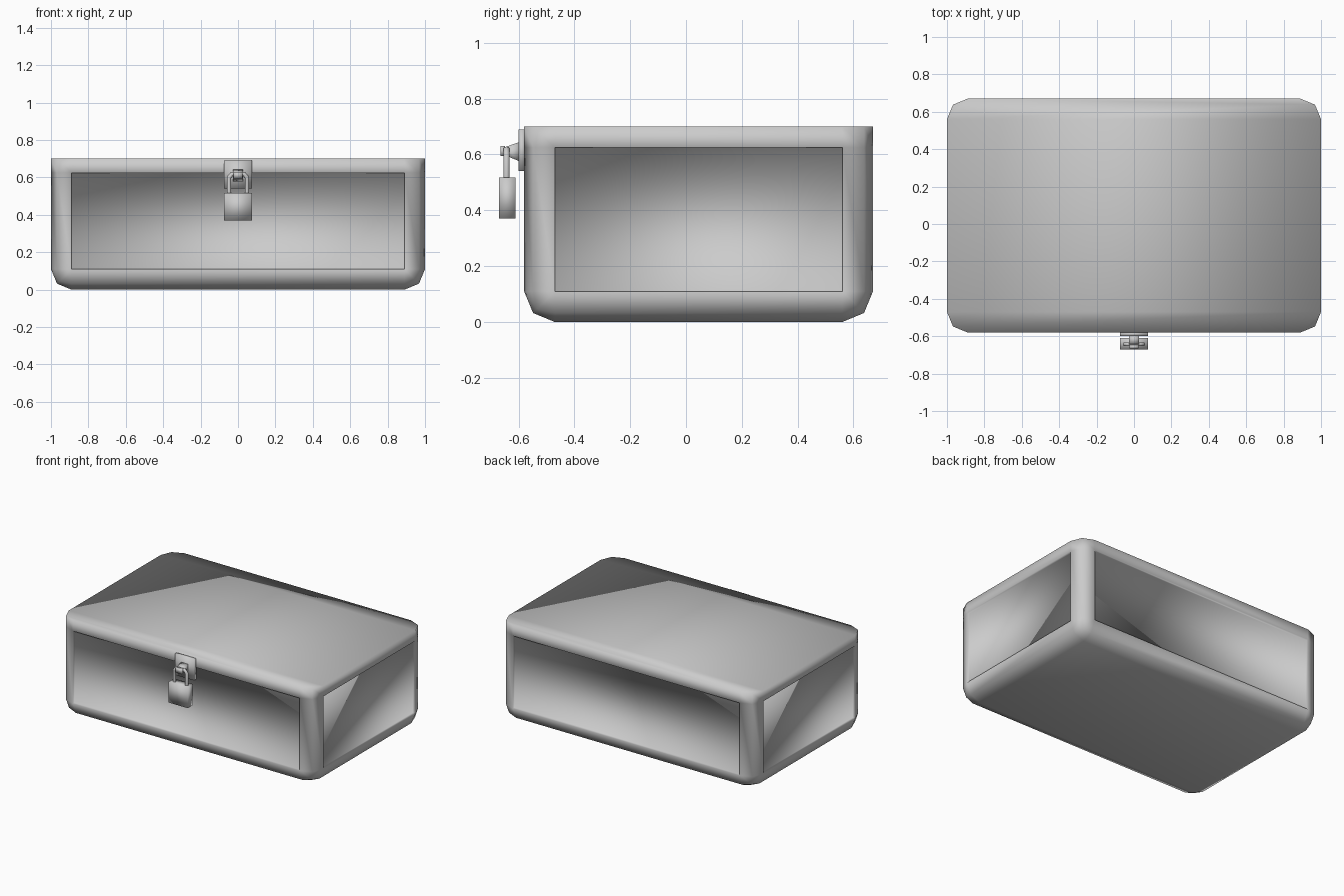
import bpy, bmesh
from mathutils import Vector

if "Cube" in bpy.data.objects:
    bpy.data.objects.remove(bpy.data.objects["Cube"])


def finish(bm, name):
    bmesh.ops.recalc_face_normals(bm, faces=bm.faces)
    me = bpy.data.meshes.new(name)
    bm.to_mesh(me)
    bm.free()
    for p in me.polygons:
        p.use_smooth = True
    ob = bpy.data.objects.new(name, me)
    bpy.context.collection.objects.link(ob)
    return ob


def box(lo, hi):
    lo, hi = Vector(lo), Vector(hi)
    bm = bmesh.new()
    bmesh.ops.create_cube(bm, size=1)
    for v in bm.verts:
        v.co = (lo + hi) / 2 + v.co * (hi - lo)
    return bm


# Chest: rounded upright and bottom edges, sharp top rim
BEVEL, DEPTH, TOP, PANEL_TOP = 0.11, 0.02, 0.70, 0.625
bm = box((-1, -0.58, 0), (1, 0.67, TOP))
edges = [e for e in bm.edges if min(v.co.z for v in e.verts) < 0.01]
bmesh.ops.bevel(bm, geom=edges, offset=BEVEL, segments=2, profile=0.5,
                affect='EDGES')
bmesh.ops.bisect_plane(bm, geom=bm.verts[:] + bm.edges[:] + bm.faces[:],
                       plane_co=(0, 0, PANEL_TOP), plane_no=(0, 0, 1))

# Split the lid across so it shades as a wide band between two end strips
for y in (0.67 - BEVEL, -0.58 + BEVEL):
    pair = [v for v in bm.verts if v.co.z > TOP - 0.001
            and abs(v.co.y - y) < 0.001 and abs(v.co.x) > 0.99]
    bmesh.ops.connect_verts(bm, verts=pair)
bm.normal_update()

# Recessed panels on all four sides
panels = [f for f in bm.faces
          if abs(f.normal.z) < 0.01 and f.calc_area() > 0.3
          and f.calc_center_median().z < 0.5]
for f in panels:
    inward = -f.normal.copy() * DEPTH
    new = bmesh.ops.extrude_discrete_faces(bm, faces=[f])["faces"][0]
    bmesh.ops.translate(bm, verts=new.verts[:], vec=inward)
finish(bm, "chest_body")

# Latch plate
finish(box((-0.075, -0.60, 0.54), (0.075, -0.575, 0.69)), "latch_plate")

# Tapered staple with a small end knob
bm = box((-0.027, -0.65, 0.575), (0.027, -0.595, 0.645))
for v in bm.verts:
    if v.co.y < -0.62:
        v.co.z = 0.612 + (v.co.z - 0.61) * 0.4
finish(bm, "latch_staple")
finish(box((-0.025, -0.665, 0.595), (0.025, -0.648, 0.63)), "staple_end")

# Padlock body
finish(box((-0.075, -0.67, 0.37), (0.075, -0.61, 0.518)), "padlock_body")

# Padlock shackle
cu = bpy.data.curves.new("padlock_shackle", 'CURVE')
cu.dimensions = '3D'
cu.bevel_depth = 0.012
cu.bevel_resolution = 1
half = [(0.048, 0.51), (0.048, 0.60), (0.033, 0.618)]
pts = [(-x, z) for x, z in half] + half[::-1]
sp = cu.splines.new('POLY')
sp.points.add(len(pts) - 1)
for p, (x, z) in zip(sp.points, pts):
    p.co = (x, -0.643, z, 1)
ob = bpy.data.objects.new("padlock_shackle", cu)
bpy.context.collection.objects.link(ob)
